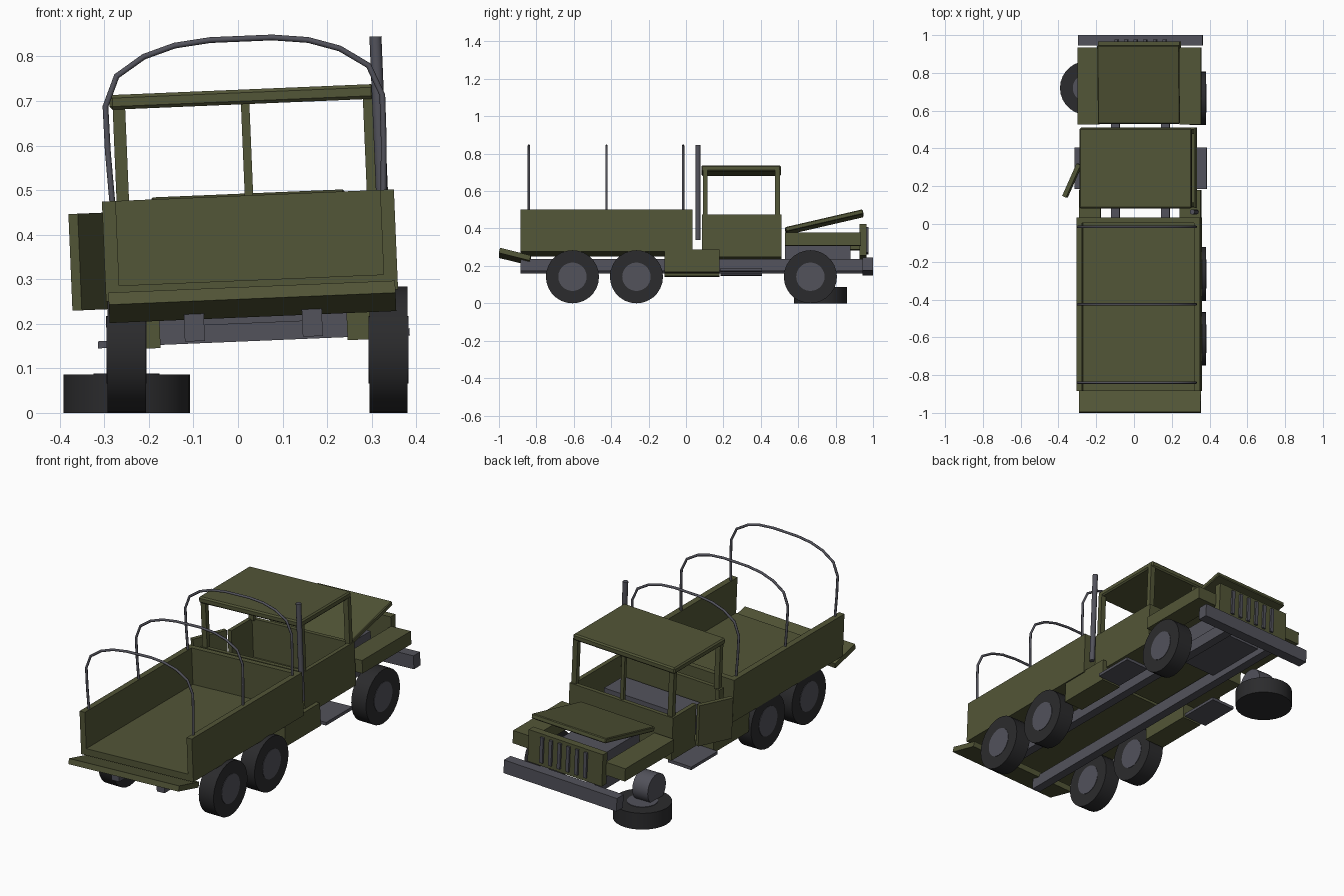
import bpy, bmesh, math
from mathutils import Matrix, Vector

if "Cube" in bpy.data.objects:
    bpy.data.objects.remove(bpy.data.objects["Cube"], do_unlink=True)


def material(name, rgb):
    m = bpy.data.materials.new(name)
    m.use_nodes = True
    m.diffuse_color = (*rgb, 1)
    m.node_tree.nodes["Principled BSDF"].inputs["Base Color"].default_value = (*rgb, 1)
    return m


OLIVE = material("olive_paint", (0.085, 0.092, 0.038))
STEEL = material("grey_steel", (0.085, 0.085, 0.105))
RUBBER = material("black_rubber", (0.024, 0.024, 0.026))

# The body leans to one side on its wheels
PIVOT = Matrix.Translation((0, 0, 0.3))
LEAN = PIVOT @ Matrix.Rotation(math.radians(-2.4), 4, 'Y') @ PIVOT.inverted()
MID = 0.03  # body centre line


def finish(name, bm, mat, matrix):
    bm.transform(matrix)
    bmesh.ops.recalc_face_normals(bm, faces=bm.faces)
    me = bpy.data.meshes.new(name)
    bm.to_mesh(me)
    bm.free()
    me.materials.append(mat)
    ob = bpy.data.objects.new(name, me)
    bpy.context.collection.objects.link(ob)
    return ob


def box(name, x, y, z, mat=OLIVE, turn=None, bevel=0.0):
    """Box between the given ranges, optionally turned about its centre."""
    bm = bmesh.new()
    bmesh.ops.create_cube(bm, size=1)
    size = [r[1] - r[0] for r in (x, y, z)]
    centre = [(r[0] + r[1]) / 2 for r in (x, y, z)]
    bm.transform(Matrix.Diagonal((*size, 1)))
    if bevel:
        bmesh.ops.bevel(bm, geom=bm.edges[:], offset=bevel, segments=1, affect='EDGES')
    rot = Matrix.Rotation(math.radians(turn[0]), 4, turn[1]) if turn else Matrix()
    return finish(name, bm, mat, LEAN @ Matrix.Translation(centre) @ rot)


def cylinder(name, radius, depth, mat, matrix, sides=28):
    bm = bmesh.new()
    bmesh.ops.create_cone(bm, cap_ends=True, segments=sides, radius1=radius,
                          radius2=radius, depth=depth)
    for f in bm.faces:
        f.smooth = len(f.verts) == 4
    return finish(name, bm, mat, matrix)


def sides(name, inner, outer, y, z, mat=OLIVE):
    """A mirrored pair of boxes about the body centre line."""
    box("right_" + name, (MID - outer, MID - inner), y, z, mat)
    box("left_" + name, (MID + inner, MID + outer), y, z, mat)


# Chassis, bumper and steps
sides("chassis_rail", 0.11, 0.155, (-0.885, 0.95), (0.165, 0.228), STEEL)
box("bumper", (-0.3, 0.36), (0.945, 1.0), (0.16, 0.23), STEEL)
sides("step", 0.215, 0.35, (0.185, 0.405), (0.158, 0.174), STEEL)
sides("tool_box", 0.21, 0.322, (-0.115, 0.18), (0.153, 0.272))

# Cargo bed
box("bed_floor", (-0.297, 0.357), (-0.885, 0.035), (0.262, 0.297))
sides("bed_side", 0.297, 0.328, (-0.885, 0.035), (0.262, 0.487))
box("bed_front_wall", (-0.27, 0.33), (0.005, 0.035), (0.29, 0.487))
box("tailgate", (-0.292, 0.352), (-1.0, -0.83), (0.234, 0.262), turn=(-14, 'X'))

# Canopy hoops: one half profile, mirrored, swept as a round tube
half = [(0.304, 0.47), (0.31, 0.6), (0.311, 0.7), (0.283, 0.767),
        (0.22, 0.808), (0.15, 0.83), (0.07, 0.839)]
path = [(MID - x, z) for x, z in half] + [(MID + x, z) for x, z in reversed(half)]
for i, y in enumerate((-0.84, -0.425, -0.015)):
    bm = bmesh.new()
    rings = []
    for k, (x, z) in enumerate(path):
        a, b = path[max(k - 1, 0)], path[min(k + 1, len(path) - 1)]
        along = Vector((b[0] - a[0], 0, b[1] - a[1])).normalized()
        out = along.cross(Vector((0, 1, 0)))
        ring = []
        for s in range(8):
            t = s * math.tau / 8
            off = out * math.cos(t) + Vector((0, 1, 0)) * math.sin(t)
            ring.append(bm.verts.new(Vector((x, y, z)) + off * 0.0065))
        rings.append(ring)
    for r, q in zip(rings, rings[1:]):
        for s in range(8):
            f = bm.faces.new((r[s], r[(s + 1) % 8], q[(s + 1) % 8], q[s]))
            f.smooth = True
    bm.faces.new(rings[0])
    bm.faces.new(rings[-1])
    finish(f"canopy_hoop_{i + 1}", bm, STEEL, LEAN)

# Cab body with an open doorway on the -x side
CAB_Z = (0.235, 0.462)
box("cab_floor", (-0.275, 0.33), (0.085, 0.51), (0.235, 0.26))
box("cab_back_wall", (-0.275, 0.33), (0.085, 0.107), CAB_Z)
box("cab_front_wall", (-0.275, 0.33), (0.488, 0.51), CAB_Z)
box("cab_side_closed", (0.308, 0.33), (0.085, 0.51), CAB_Z)
box("cab_side_front", (-0.275, -0.253), (0.315, 0.51), CAB_Z)
box("cab_side_back", (-0.275, -0.253), (0.085, 0.125), CAB_Z)
box("open_door", (-0.337, -0.314), (0.136, 0.324), (0.245, 0.462), turn=(-24, 'Z'))
box("seat", (-0.23, 0.285), (0.12, 0.28), (0.26, 0.36), STEEL)

# Cab posts and roof
for tag, y in (("back", (0.09, 0.115)), ("front", (0.477, 0.502))):
    sides(tag + "_post", 0.267, 0.295, y, (0.455, 0.7))
box("windscreen_divider", (0.023, 0.042), (0.482, 0.5), (0.455, 0.7))
box("cab_roof", (-0.272, 0.323), (0.082, 0.508), (0.692, 0.725), bevel=0.007)

# Exhaust stack
cylinder("exhaust_stack", 0.0135, 0.507, STEEL,
         LEAN @ Matrix.Translation((0.331, 0.064, 0.578)), 12)

# Nose: fenders, engine, grille and raised hood
sides("fender", 0.213, 0.328, (0.528, 0.935), (0.295, 0.363))
box("engine", (-0.1, 0.16), (0.53, 0.88), (0.2, 0.34), STEEL)
box("grille", (-0.187, 0.247), (0.928, 0.966), (0.245, 0.415))
for i in range(6):
    x = -0.1 + i * 0.051
    box(f"grille_bar_{i + 1}", (x, x + 0.018), (0.96, 0.976), (0.265, 0.4), STEEL)
box("hood", (-0.187, 0.247), (0.527, 0.952), (0.42, 0.445), turn=(13, 'X'), bevel=0.004)

# Wheels: upright, apart from one lying flat beside its bare hub
AXLE = Matrix.Rotation(math.radians(90), 4, 'Y')
R, W = 0.142, 0.086


def wheel(name, place, tyre=True, hub_depth=0.09):
    if tyre:
        cylinder(name + "_tyre", R, W, RUBBER, place)
    cylinder(name + "_hub", 0.076, hub_depth, STEEL, place)


for tag, y in (("rear", -0.607), ("middle", -0.265), ("front", 0.665)):
    for side, x in (("left", 0.338), ("right", -0.25)):
        wheel(f"{tag}_{side}_wheel", Matrix.Translation((x, y, R)) @ AXLE,
              tyre=(tag, side) != ("front", "right"))
wheel("loose_wheel", Matrix.Translation((-0.25, 0.72, W / 2)), hub_depth=W - 0.001)
cylinder("loose_wheel_cap", 0.074, 0.005, STEEL, Matrix.Translation((-0.25, 0.72, W)))
